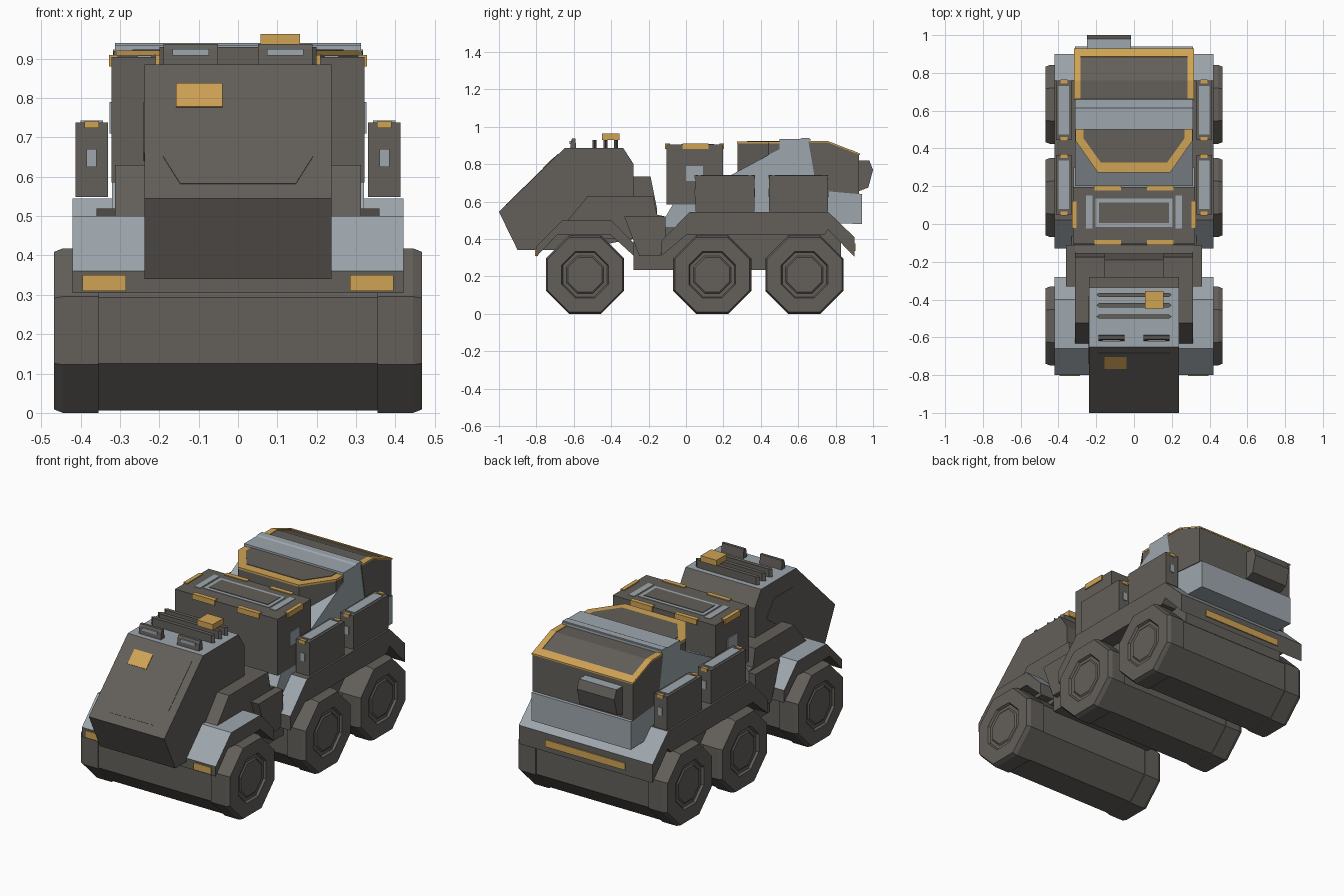
import bpy, bmesh, math
from mathutils import Vector

if "Cube" in bpy.data.objects:
    bpy.data.objects.remove(bpy.data.objects["Cube"])


def material(name, rgb):
    m = bpy.data.materials.new(name)
    m.diffuse_color = (*rgb, 1)
    m.use_nodes = True
    m.node_tree.nodes["Principled BSDF"].inputs["Base Color"].default_value = m.diffuse_color
    return m


DARK = material("dark_grey", (0.125, 0.115, 0.103))
LIGHT = material("light_grey", (0.34, 0.385, 0.42))
GOLD = material("gold", (0.63, 0.37, 0.09))


def finish(name, bm, mat, second=None, rule=None):
    """Turn a bmesh into an object; faces passing the rule get the second colour."""
    bmesh.ops.recalc_face_normals(bm, faces=bm.faces)
    me = bpy.data.meshes.new(name)
    me.materials.append(mat)
    if second:
        me.materials.append(second)
        for f in bm.faces:
            f.normal_update()
            f.material_index = int(rule(f))
    bm.to_mesh(me)
    bm.free()
    ob = bpy.data.objects.new(name, me)
    bpy.context.collection.objects.link(ob)
    return ob


def solid(name, pts, vec, mat, second=None, rule=None):
    """Extrude a flat polygon along a vector."""
    bm = bmesh.new()
    face = bm.faces.new([bm.verts.new(p) for p in pts])
    geo = bmesh.ops.extrude_face_region(bm, geom=[face], use_keep_orig=True)["geom"]
    bmesh.ops.translate(bm, vec=vec, verts=[g for g in geo if isinstance(g, bmesh.types.BMVert)])
    return finish(name, bm, mat, second, rule)


def side_prism(name, yz, x0, x1, *mats):
    return solid(name, [(x0, y, z) for y, z in yz], (x1 - x0, 0, 0), *mats)


def top_prism(name, xy, z0, z1, *mats):
    return solid(name, [(x, y, z0) for x, y in xy], (0, 0, z1 - z0), *mats)


def box(name, x0, x1, y0, y1, z0, z1, *mats):
    return top_prism(name, [(x0, y0), (x1, y0), (x1, y1), (x0, y1)], z0, z1, *mats)


def pair(name, x0, x1, *rest):
    """Same box on both sides."""
    box(name + "_right", x0, x1, *rest)
    box(name + "_left", -x1, -x0, *rest)


def octagon(x, cy, cz, apothem):
    r = apothem / math.cos(math.pi / 8)
    return [(x, cy + r * math.cos(a), cz + r * math.sin(a))
            for a in (math.pi / 8 + i * math.pi / 4 for i in range(8))]


# Wheels: full-width rollers with wider octagonal tyres and recessed hubs
for axle, cy in (("front", -0.54), ("middle", 0.14), ("rear", 0.633)):
    solid(axle + "_roller", octagon(-0.37, cy, 0.209, 0.203), (0.74, 0, 0), DARK)
    for s, side in ((1, "right"), (-1, "left")):
        bm = bmesh.new()
        rings = [[bm.verts.new(p) for p in octagon(s * x, cy, 0.209, a)] for x, a in
                 ((0.355, 0.209), (0.445, 0.209), (0.468, 0.200), (0.468, 0.125),
                  (0.456, 0.118), (0.456, 0.1), (0.462, 0.092))]
        for a, b in zip(rings, rings[1:]):
            for i in range(8):
                bm.faces.new((a[i], a[(i + 1) % 8], b[(i + 1) % 8], b[i]))
        bm.faces.new(rings[0])
        bm.faces.new(rings[-1])
        finish(f"{axle}_tyre_{side}", bm, DARK)

# Chassis and fenders
box("chassis", -0.33, 0.33, -0.28, 0.83, 0.235, 0.46, DARK)
side_prism("front_fender", [(-0.80, 0.305), (-0.80, 0.36), (-0.66, 0.50), (-0.40, 0.50), (-0.28, 0.38),
                            (-0.28, 0.31), (-0.40, 0.42), (-0.69, 0.42)], -0.42, 0.42, DARK, LIGHT,
           lambda f: f.normal.z > 0.3)
side_prism("rear_fender", [(-0.13, 0.31), (-0.13, 0.39), (0.02, 0.545), (0.76, 0.545), (0.90, 0.41),
                           (0.90, 0.305), (0.76, 0.45), (0.74, 0.42), (0.0, 0.42)], -0.42, 0.42, DARK, LIGHT,
           lambda f: 0.3 < f.normal.z < 0.95)
pair("headlight", 0.285, 0.395, -0.806, -0.79, 0.31, 0.35, GOLD)
box("rear_light_bar", -0.25, 0.25, 0.89, 0.906, 0.335, 0.375, GOLD)

# Cab
side_prism("cab", [(-1.0, 0.545), (-0.65, 0.885), (-0.335, 0.885), (-0.28, 0.80), (-0.28, 0.40),
                   (-0.60, 0.34), (-0.90, 0.34)], -0.237, 0.237, DARK, LIGHT, lambda f: f.normal.z > 0.98)
slope_normal = Vector((0, -0.34, 0.35)).normalized()


def on_slope(name, xz, lift, mat):
    pts = [(x, -1.0 + (z - 0.545) * 0.35 / 0.34, z) for x, z in xz]
    solid(name, pts, slope_normal * lift, mat)


on_slope("windscreen", [(-0.19, 0.853), (0.19, 0.853), (0.19, 0.65), (0.147, 0.582), (-0.147, 0.582),
                        (-0.19, 0.65)], 0.002, DARK)
on_slope("windscreen_marker", [(-0.157, 0.835), (-0.04, 0.835), (-0.04, 0.775), (-0.157, 0.775)], 0.005, GOLD)
side_prism("cab_side_window", [(-0.74, 0.66), (-0.62, 0.79), (-0.45, 0.79), (-0.38, 0.70), (-0.46, 0.64)],
           -0.237, -0.24, DARK)
side_prism("cab_shoulder", [(-0.64, 0.49), (-0.525, 0.63), (-0.175, 0.63), (-0.155, 0.53), (-0.11, 0.52),
                            (-0.11, 0.40), (-0.60, 0.40)], -0.312, 0.312, DARK)
side_prism("cab_back_block", [(-0.29, 0.735), (-0.19, 0.735), (-0.155, 0.56), (-0.155, 0.45), (-0.29, 0.45)],
           -0.155, 0.155, DARK)
for s, side in ((1, "right"), (-1, "left")):
    side_prism("step_panel_" + side, [(-0.33, 0.52), (-0.11, 0.52), (-0.11, 0.37), (-0.14, 0.31), (-0.25, 0.31)],
               s * 0.30, s * 0.36, DARK)

# Cab roof bars, lamps and beacon
for i, y in enumerate((-0.49, -0.43, -0.375)):
    top_prism(f"roof_bar_{i}", [(-0.2, y), (-0.185, y - 0.011), (0.185, y - 0.011), (0.2, y),
                                (0.185, y + 0.011), (-0.185, y + 0.011)], 0.88, 0.93, DARK)
box("roof_beacon", 0.057, 0.157, -0.45, -0.355, 0.93, 0.963, GOLD)
for x in (-0.12, 0.12):
    side_prism("roof_lamp", [(-0.62, 0.88), (-0.615, 0.925), (-0.608, 0.937), (-0.592, 0.937), (-0.586, 0.88)],
               x - 0.069, x + 0.069, DARK)
    box("roof_lamp_glass", x - 0.046, x + 0.046, -0.622, -0.61, 0.908, 0.925, LIGHT)

# Cargo box with plates, tabs and base
side_prism("body_base", [(-0.12, 0.44), (-0.12, 0.50), (-0.07, 0.585), (0.3, 0.585), (0.3, 0.44)],
           -0.32, 0.32, LIGHT)
box("cargo_box", -0.322, 0.322, -0.105, 0.197, 0.585, 0.905, DARK)
box("lid_frame", -0.205, 0.205, -0.015, 0.135, 0.90, 0.908, LIGHT)
box("lid_panel", -0.185, 0.185, 0.005, 0.115, 0.90, 0.911, DARK)
pair("lid_strip", 0.22, 0.255, -0.025, 0.15, 0.90, 0.908, LIGHT)
pair("cargo_side_plate", 0.316, 0.327, 0.0, 0.09, 0.71, 0.79, LIGHT)
pair("cargo_side_tab", 0.305, 0.328, -0.02, 0.12, 0.88, 0.91, GOLD)
pair("cargo_front_tab", 0.07, 0.21, -0.111, -0.085, 0.88, 0.91, GOLD)
pair("cargo_back_tab", 0.07, 0.21, 0.178, 0.204, 0.88, 0.91, GOLD)

# Side storage boxes
for y in (0.05, 0.445):
    pair("storage_box", 0.33, 0.413, y, y + 0.315, 0.548, 0.738, DARK)
    pair("storage_lid", 0.343, 0.4, y + 0.03, y + 0.285, 0.73, 0.743, LIGHT)
    for e, d in ((y, -1), (y + 0.315, 1)):
        lo, hi = sorted((e - d * 0.015, e + d * 0.005))
        pair("storage_tab", 0.353, 0.39, lo, hi, 0.724, 0.742, GOLD)
        pair("storage_plate", 0.36, 0.385, lo, hi, 0.625, 0.67, LIGHT)

# Rear hull: light shell, dark front hatch, dark rear cabin
side_prism("hull_shell", [(0.20, 0.50), (0.20, 0.72), (0.48, 0.87), (0.62, 0.94), (0.66, 0.94), (0.71, 0.67),
                          (0.94, 0.64), (0.94, 0.48)], -0.312, 0.312, LIGHT)


def hatch(half_back, half_front, y_front, y_back, corner):
    return [(-half_back, y_back), (-half_back, corner), (-half_front, y_front),
            (half_front, y_front), (half_back, corner), (half_back, y_back)]


top_prism("front_hatch", hatch(0.308, 0.19, 0.275, 0.60, 0.44), 0.60, 0.918, DARK)
top_prism("front_hatch_frame", hatch(0.309, 0.191, 0.272, 0.50, 0.44), 0.91, 0.921, GOLD)
top_prism("front_hatch_window", hatch(0.268, 0.175, 0.325, 0.50, 0.455), 0.91, 0.924, DARK)
box("roof_band", -0.312, 0.312, 0.50, 0.665, 0.87, 0.935, LIGHT)

side_prism("rear_cabin", [(0.655, 0.92), (0.76, 0.92), (0.925, 0.855), (0.925, 0.64), (0.70, 0.66)],
           -0.316, 0.316, DARK)
roof = [(0.66, 0.915), (0.66, 0.923), (0.76, 0.923), (0.93, 0.857), (0.93, 0.849), (0.76, 0.915)]
for s, side in ((1, "right"), (-1, "left")):
    side_prism("rear_frame_" + side, roof, s * 0.283, s * 0.318, GOLD)
side_prism("rear_frame_back", [(0.885, 0.87), (0.886, 0.875), (0.93, 0.857), (0.93, 0.849)], -0.316, 0.316, GOLD)
side_prism("rear_pod", [(0.91, 0.82), (0.98, 0.82), (1.0, 0.77), (0.975, 0.675), (0.91, 0.65)],
           -0.25, -0.015, DARK, LIGHT, lambda f: f.normal.z > 0.9)
